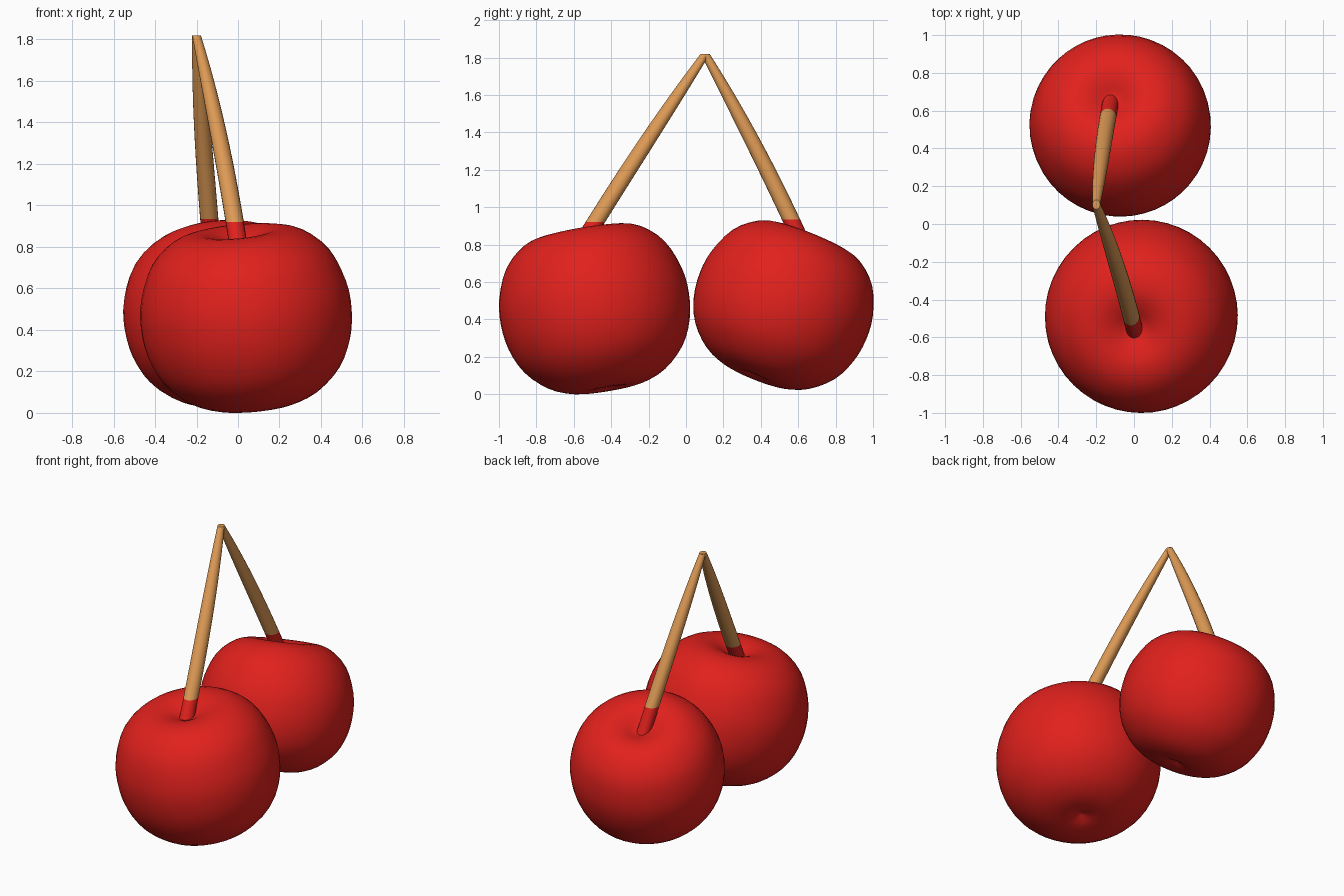
import bpy, bmesh, math
from mathutils import Vector

if "Cube" in bpy.data.objects:
    bpy.data.objects.remove(bpy.data.objects["Cube"])


def material(name, color):
    m = bpy.data.materials.new(name)
    m.diffuse_color = color
    m.use_nodes = True
    m.node_tree.nodes["Principled BSDF"].inputs["Base Color"].default_value = m.diffuse_color
    return m


RED = material("cherry_red", (0.75, 0.015, 0.012, 1))
TAN = material("stem_tan", (0.72, 0.32, 0.09, 1))

# Half cross-section of a cherry (radius, height), from top dimple to bottom dimple
PROFILE = [(0, .365), (.05, .372), (.12, .407), (.21, .425), (.32, .395), (.43, .295),
           (.495, .14), (.51, 0), (.49, -.14), (.43, -.27), (.32, -.375),
           (.2, -.425), (.1, -.432), (.04, -.418), (0, -.405)]


def smooth_points(pts, steps=3):
    """Catmull-Rom interpolation through the profile points."""
    p = [Vector(q) for q in pts]
    p = [Vector((-p[1].x, p[1].y))] + p + [Vector((-p[-2].x, p[-2].y))]
    out = []
    for a, b, c, d in zip(p, p[1:], p[2:], p[3:]):
        for i in range(steps):
            t = i / steps
            out.append(0.5 * (2 * b + (c - a) * t + (2 * a - 5 * b + 4 * c - d) * t * t
                              + (3 * b - a - 3 * c + d) * t ** 3))
    return out + [p[-2]]


def loft(name, rings, mats, red_rings=None):
    """Skin a list of point rings, capping both ends."""
    bm = bmesh.new()
    loops = [[bm.verts.new(co) for co in ring] for ring in rings]
    n = len(loops[0])
    for k, (a, b) in enumerate(zip(loops, loops[1:])):
        for i in range(n):
            j = (i + 1) % n
            f = bm.faces.new((a[i], a[j], b[j], b[i]))
            if red_rings is not None and k >= red_rings:
                f.material_index = 1
    for ring in (loops[0], loops[-1]):
        f = bm.faces.new(ring)
        f.material_index = len(mats) - 1 if ring is loops[-1] else 0
    bmesh.ops.recalc_face_normals(bm, faces=bm.faces)
    me = bpy.data.meshes.new(name)
    bm.to_mesh(me)
    bm.free()
    for m in mats:
        me.materials.append(m)
    ob = bpy.data.objects.new(name, me)
    bpy.context.collection.objects.link(ob)
    bpy.ops.object.select_all(action='DESELECT')
    ob.select_set(True)
    bpy.context.view_layer.objects.active = ob
    bpy.ops.object.shade_smooth_by_angle(angle=math.radians(45))
    return ob


def circle(rx, ry, centre, n):
    return [Vector((rx * math.cos(2 * math.pi * i / n), ry * math.sin(2 * math.pi * i / n), 0))
            + Vector(centre) for i in range(n)]


def cherry(name, centre, axis, scale):
    pts = smooth_points(PROFILE)
    rings = [circle(max(p.x, .002), max(p.x, .002), (0, 0, p.y), 48) for p in pts]
    ob = loft(name, rings, [RED])
    ob.location = centre
    ob.scale = (scale,) * 3
    ob.rotation_mode = 'QUATERNION'
    ob.rotation_quaternion = Vector((0, 0, 1)).rotation_difference(Vector(axis))


def stem(name, base, tip, bow, red_top):
    base, tip, bow = Vector(base), Vector(tip), Vector(bow)
    slant = math.hypot(tip.y - base.y, tip.z - base.z) / (tip.z - base.z)
    t_red = (red_top - base.z) / (tip.z - base.z)
    ts = [0, t_red] + [t_red + (1 - t_red) * i / 12 for i in range(1, 13)]
    rings = []
    for t in ts:
        r = .044 - .023 * t ** 3
        rings.append(circle(r, r * slant, base.lerp(tip, t) + bow * 4 * t * (1 - t), 20))
    loft(name, rings, [RED, TAN], 1)


# Two tilted fruits
cherry("front_cherry", (.04, -.487, .455), (-.09, -.165, .98), 1.0)
cherry("back_cherry", (-.072, .518, .47), (-.12, .37, .92), .94)

# Stems meeting at the top, with red lower ends
TIP = (-.2, .103, 1.82)
stem("front_stem", (.003, -.56, .8), TIP, (.012, -.008, 0), .92)
stem("back_stem", (-.125, .635, .775), TIP, (-.004, .015, 0), .935)
